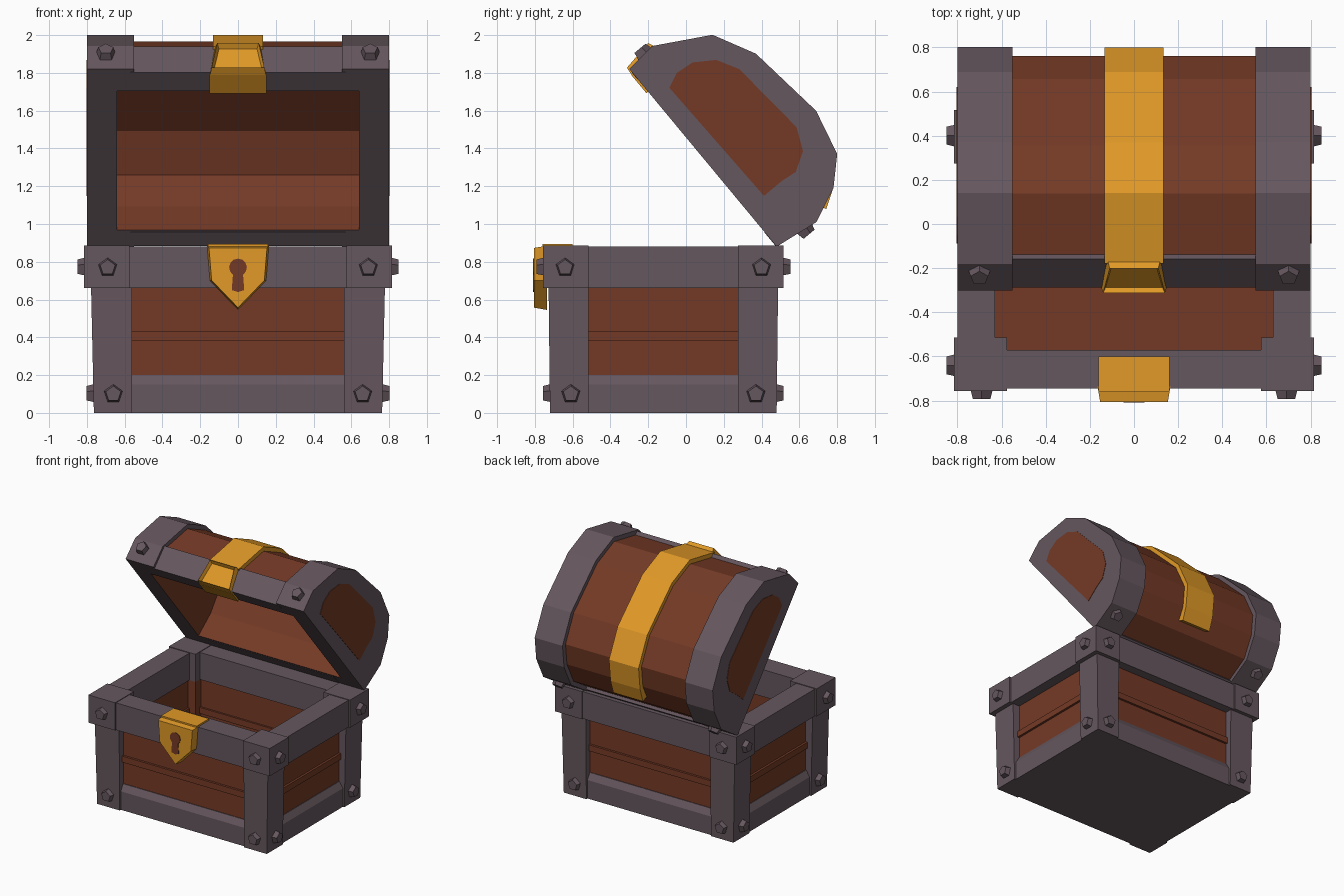
import bpy, bmesh, math
from mathutils import Vector

cube = bpy.data.objects.get("Cube")
if cube:
    bpy.data.objects.remove(cube)


def material(name, rgb):
    m = bpy.data.materials.new(name)
    m.use_nodes = True
    m.diffuse_color = (*rgb, 1)
    node = next(n for n in m.node_tree.nodes if n.type == 'BSDF_PRINCIPLED')
    node.inputs["Base Color"].default_value = (*rgb, 1)
    node.inputs["Roughness"].default_value = 0.8
    return m


IRON = material("iron_purple_grey", (0.130, 0.095, 0.112))
WOOD = material("wood_brown", (0.175, 0.042, 0.019))
GOLD = material("gold", (0.75, 0.32, 0.02))
YC = -0.12          # centre of the chest body in y


def finish(name, bm, *mats):
    bmesh.ops.recalc_face_normals(bm, faces=bm.faces)
    me = bpy.data.meshes.new(name)
    bm.to_mesh(me)
    bm.free()
    for m in mats:
        me.materials.append(m)
    ob = bpy.data.objects.new(name, me)
    bpy.context.collection.objects.link(ob)
    return ob


def loft(bm, ring_a, ring_b):
    """Closed solid between two matching rings."""
    a = [bm.verts.new(p) for p in ring_a]
    b = [bm.verts.new(p) for p in ring_b]
    n = len(a)
    faces = [bm.faces.new(a), bm.faces.new(b[::-1])]
    for i in range(n):
        bm.faces.new((a[i], b[i], b[(i + 1) % n], a[(i + 1) % n]))
    return faces


def box(name, mat, x, y, z):
    """Box from (min, max) pairs."""
    bm = bmesh.new()
    rect = [(x[0], y[0]), (x[1], y[0]), (x[1], y[1]), (x[0], y[1])]
    loft(bm, [(*p, z[0]) for p in rect], [(*p, z[1]) for p in rect])
    return finish(name, bm, mat)


def span(s, a, b):
    return tuple(sorted((s * a, s * b)))


def yspan(s, a, b):
    return tuple(sorted((YC + s * a, YC + s * b)))


def rivet(name, pos, normal):
    bm = bmesh.new()
    bmesh.ops.create_cone(bm, cap_ends=True, segments=5, radius1=0.055,
                          radius2=0.042, depth=0.05)
    ob = finish(name, bm, IRON)
    ob.rotation_euler = Vector(normal).to_track_quat('Z', 'Y').to_euler()
    ob.location = Vector(pos) + Vector(normal) * 0.01


# ---- chest body: floor and base
box("base", IRON, (-0.74, 0.74), (YC - 0.575, YC + 0.575), (0, 0.08))
box("floor", WOOD, (-0.65, 0.65), (YC - 0.48, YC + 0.48), (0.07, 0.1))

# rail cross-sections as (outward distance from the wall line, height)
low_rail = [(-0.06, 0.0), (0.035, 0.0), (0.035, 0.15), (0.005, 0.2), (-0.06, 0.2)]


def rail(name, pts, axis, s, wall, half):
    bm = bmesh.new()
    rings = []
    for e in (-half, half):
        if axis == 'x':
            rings.append([(s * (wall + d), YC + e, z) for d, z in pts])
        else:
            rings.append([(e, YC + s * (wall + d), z) for d, z in pts])
    loft(bm, *rings)
    finish(name, bm, IRON)


for s, fb, lr in ((-1, "front", "right"), (1, "back", "left")):
    # planked walls with a bead along the middle
    box(fb + "_wall", WOOD, (-0.68, 0.68), yspan(s, 0.47, 0.55), (0.08, 0.7))
    box(lr + "_wall", WOOD, span(s, 0.645, 0.715), (YC - 0.53, YC + 0.53), (0.08, 0.7))
    box(fb + "_bead", WOOD, (-0.6, 0.6), yspan(s, 0.455, 0.568), (0.38, 0.43))
    box(lr + "_bead", WOOD, span(s, 0.63, 0.733), (YC - 0.45, YC + 0.45), (0.38, 0.43))
    # lower and upper rails
    rail(fb + "_lower_rail", low_rail, 'y', s, 0.55, 0.6)
    rail(lr + "_lower_rail", low_rail, 'x', s, 0.715, 0.45)
    box(fb + "_upper_rail", IRON, (-0.6, 0.6), yspan(s, 0.45, 0.625), (0.66, 0.88))
    box(lr + "_upper_rail", IRON, span(s, 0.63, 0.8), (YC - 0.42, YC + 0.42), (0.66, 0.88))

# ---- corners: posts, blocks and rivets
for sx, lr in ((-1, "right"), (1, "left")):
    for sy, fb in ((-1, "front"), (1, "back")):
        tag = f"{fb}_{lr}"
        bm = bmesh.new()
        rings = []
        for grow, z in ((0, 0.0), (0.015, 0.67)):
            x0, x1, y0, y1 = 0.56, 0.763 + grow, 0.395, 0.6 + grow / 2
            rings.append([(sx * x, YC + sy * y, z) for x, y in
                          ((x0, y0), (x1, y0), (x1, y1), (x0, y1))])
        # hollow corner side: drop the inner corner to leave an L-shaped post
        for ring in rings:
            z = ring[0][2]
            ring[0:1] = [(sx * 0.56, YC + sy * 0.5, z), (sx * 0.67, YC + sy * 0.5, z),
                         (sx * 0.67, YC + sy * 0.395, z)]
            del ring[3]
            ring.insert(3, (sx * (0.763 + (0.015 if z else 0)), YC + sy * 0.395, z))
        loft(bm, *rings)
        finish("post_" + tag, bm, IRON)
        box("inner_post_" + tag, WOOD, span(sx, 0.58, 0.66), yspan(sy, 0.4, 0.48), (0.08, 0.67))
        box("corner_block_" + tag, IRON, span(sx, 0.575, 0.815), yspan(sy, 0.395, 0.637),
            (0.66, 0.885))
        for z, px, py, ox, oy in ((0.77, 0.69, 0.52, 0.815, 0.637), (0.1, 0.66, 0.49, 0.768, 0.602)):
            lvl = "upper" if z > 0.5 else "lower"
            rivet(f"rivet_{lvl}_{tag}_a", (sx * px, YC + sy * oy, z), (0, sy, 0))
            rivet(f"rivet_{lvl}_{tag}_b", (sx * ox, YC + sy * py, z), (sx, 0, 0))

# ---- lock plate on the body
plate = [(-0.165, 0.885), (0.165, 0.885), (0.15, 0.7), (0, 0.545), (-0.15, 0.7)]
bm = bmesh.new()
loft(bm, [(x, -0.735, z) for x, z in plate],
     [(x * 0.93, -0.805, 0.72 + (z - 0.72) * 0.93) for x, z in plate])
finish("lock_plate", bm, GOLD)
box("lock_top", GOLD, (-0.16, 0.16), (-0.76, -0.6), (0.86, 0.893))
arc = [math.radians(-55 + 290 * i / 10) for i in range(11)]
hole = [(0.047 * math.cos(a), 0.77 + 0.047 * math.sin(a)) for a in arc]
hole += [(-0.033, 0.65), (0, 0.64), (0.033, 0.65)]
bm = bmesh.new()
loft(bm, [(x, -0.803, z) for x, z in hole], [(x, -0.809, z) for x, z in hole])
finish("keyhole", bm, WOOD)

# ---- lid: u runs from the hinge to the front lip, v points out of the opening plane
ANG = math.atan2(0.94, 0.78)
DU = Vector((0, -math.cos(ANG), math.sin(ANG)))
DV = Vector((0, math.sin(ANG), math.cos(ANG)))
HINGE = Vector((0, 0.48, 0.88))


def lid(x, u, v):
    return HINGE + Vector((x, 0, 0)) + DU * u + DV * v


outer = [(0, 0), (-0.034, 0.245), (0.047, 0.43), (0.173, 0.56), (0.42, 0.62),
         (0.856, 0.568), (1.08, 0.455), (1.239, 0.17), (1.222, 0)]
inner = [(0.115, 0), (0.11, 0.2), (0.16, 0.4), (0.38, 0.5), (0.84, 0.47),
         (1.0, 0.37), (1.1, 0.16), (1.07, 0)]


def scaled(pts, f):
    return [(0.6 + (u - 0.6) * f, v * f) for u, v in pts]


def lid_prism(name, pts, x0, x1, *mats):
    bm = bmesh.new()
    loft(bm, [lid(x0, *p) for p in pts], [lid(x1, *p) for p in pts])
    return finish(name, bm, *mats)


# wooden shell with an iron rim round the opening
shell = lid_prism("lid_shell", scaled(outer, 0.945) + inner[::-1], -0.645, 0.645, WOOD, IRON)
for f in shell.data.polygons:
    if f.normal.dot(DV) < -0.95 and abs((f.center - HINGE).dot(DV)) < 0.01:
        f.material_index = 1
lid_prism("lid_front_rail", [(1.15, -0.002), (1.2, -0.002), (1.222, 0.185), (1.15, 0.185)],
          -0.57, 0.57, IRON)
lid_prism("lid_hinge_rail", [(0.005, -0.002), (0.1, -0.002), (0.1, 0.03), (0.005, 0.03)],
          -0.57, 0.57, IRON)

panel = [(0.36, 0.14), (0.25, 0.245), (0.24, 0.33), (0.3, 0.43), (0.42, 0.485),
         (0.85, 0.448), (0.965, 0.385), (1.035, 0.28), (1.045, 0.18), (1.01, 0.10)]
panel[0] = (0.25, 0.12)
for s, side in ((-1, "right"), (1, "left")):
    # end band, end wall with wooden inside, painted panel, rivets
    lid_prism("lid_band_" + side, outer + scaled(outer, 0.9)[::-1], s * 0.55, s * 0.65, IRON)
    end = lid_prism("lid_end_" + side, outer, s * 0.64, s * 0.8, IRON, WOOD)
    for f in end.data.polygons:
        if f.normal.x * s < -0.9:
            f.material_index = 1
    lid_prism("lid_panel_" + side, panel, s * 0.797, s * 0.803, WOOD)
    rivet("lid_rivet_front_" + side, lid(s * 0.7, 1.235, 0.11), DU)
    rivet("lid_rivet_back_" + side, lid(s * 0.7, -0.024, 0.17), -DU)

# ---- gold strap and clasp
path = [(-0.015, 0.33)] + outer[2:8]
lid_prism("lid_strap", scaled(path, 0.998) + scaled(path, 0.92)[::-1], -0.133, 0.133, GOLD)
bm = bmesh.new()
back = [(-0.15, 1.18, -0.012), (0.15, 1.18, -0.012), (0.125, 1.2, 0.19), (-0.125, 1.2, 0.19)]
front = [(-0.14, 1.235, -0.005), (0.14, 1.235, -0.005), (0.11, 1.265, 0.165), (-0.11, 1.265, 0.165)]
face = loft(bm, [lid(*p) for p in back], [lid(*p) for p in front])[1]
bmesh.ops.inset_individual(bm, faces=[face], thickness=0.04)
bmesh.ops.inset_individual(bm, faces=[face], thickness=0.015)
bmesh.ops.translate(bm, verts=face.verts, vec=DU * -0.03)
finish("lid_clasp", bm, GOLD)
lid_prism("clasp_underside", [(1.065, -0.012), (1.19, -0.012), (1.19, 0.01), (1.065, 0.01)],
          -0.15, 0.15, GOLD)
